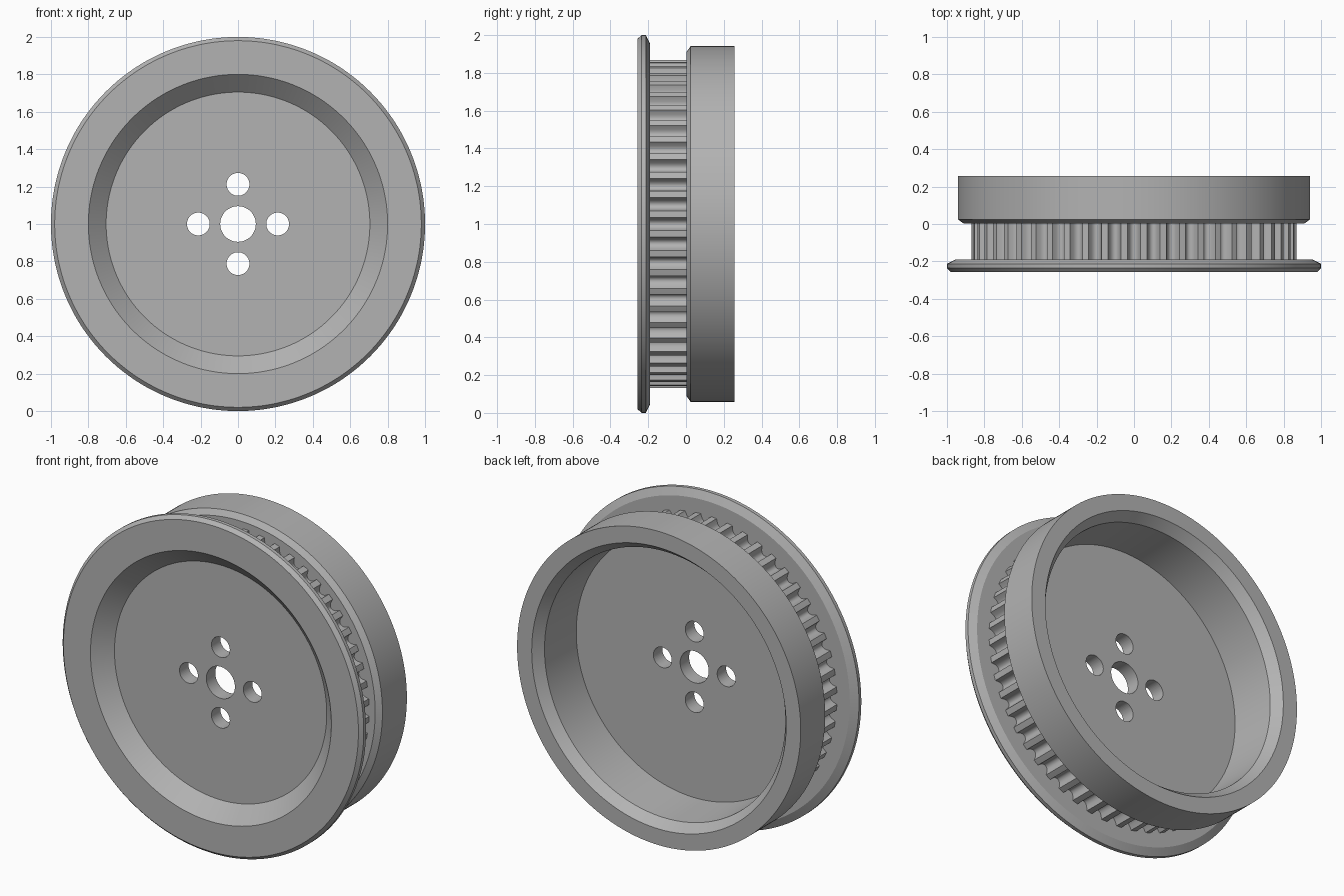
import bpy, bmesh, math

if "Cube" in bpy.data.objects:
    bpy.data.objects.remove(bpy.data.objects["Cube"], do_unlink=True)

TEETH, SUB = 52, 12
STEPS = TEETH * SUB
GROOVE_DEPTH = 0.045

metal = bpy.data.materials.new("satin grey")
metal.use_nodes = True
grey = (0.45, 0.45, 0.45, 1)
metal.diffuse_color = grey
metal.node_tree.nodes["Principled BSDF"].inputs["Base Color"].default_value = grey

# Closed cross-section: (radius, y, toothed)
profile = [
    (0.095, -0.165, 0), (0.705, -0.165, 0), (0.80, -0.257, 0),   # front dish
    (0.98, -0.257, 0), (1.0, -0.235, 0), (1.0, -0.213, 0),       # thin front flange
    (0.955, -0.19, 0),
    (0.87, -0.19, 1), (0.87, 0.002, 1),                          # toothed belt track
    (0.91, 0.002, 0), (0.942, 0.025, 0), (0.942, 0.257, 0),      # wide rear drum
    (0.845, 0.257, 0), (0.80, 0.20, 0),                          # rear lip chamfer
    (0.785, -0.08, 0), (0.095, -0.08, 0),                        # rear recess and web
]


def groove(step):
    """Rounded groove depth at one angular step."""
    u = (step % SUB) / SUB
    u = min(u, 1 - u) / 0.31
    return GROOVE_DEPTH * math.sqrt(max(0, 1 - u * u))


# Wheel body turned around the y axis
bm = bmesh.new()
rings = []
for s in range(STEPS):
    a = math.tau * s / STEPS
    ring = []
    for r, y, toothed in profile:
        r -= groove(s) * toothed
        ring.append(bm.verts.new((r * math.sin(a), y, 1 + r * math.cos(a))))
    rings.append(ring)
n = len(profile)
for s in range(STEPS):
    p, q = rings[s], rings[(s + 1) % STEPS]
    for i in range(n):
        j = (i + 1) % n
        bm.faces.new((p[i], p[j], q[j], q[i]))
bmesh.ops.recalc_face_normals(bm, faces=bm.faces)
mesh = bpy.data.meshes.new("pulley_wheel")
bm.to_mesh(mesh)
bm.free()
mesh.materials.append(metal)
wheel = bpy.data.objects.new("pulley_wheel", mesh)
bpy.context.collection.objects.link(wheel)

# Four bolt holes through the web
cutters = []
for k in range(4):
    a = math.tau * k / 4
    bpy.ops.mesh.primitive_cylinder_add(
        vertices=48, radius=0.061, depth=0.4,
        location=(0.212 * math.cos(a), -0.12, 1 + 0.212 * math.sin(a)),
        rotation=(math.pi / 2, 0, 0))
    cutter = bpy.context.object
    cutter.name = "bolt_hole_cutter"
    cutter.hide_render = True
    cutter.data.materials.append(metal)
    cutters.append(cutter)
    mod = wheel.modifiers.new("bolt_hole", 'BOOLEAN')
    mod.operation = 'DIFFERENCE'
    mod.solver = 'EXACT'
    mod.object = cutter

bpy.ops.object.select_all(action='DESELECT')
wheel.select_set(True)
bpy.context.view_layer.objects.active = wheel
for mod in list(wheel.modifiers):
    bpy.ops.object.modifier_apply(modifier=mod.name)
for cutter in cutters:
    bpy.data.objects.remove(cutter, do_unlink=True)
bpy.ops.object.shade_smooth_by_angle(angle=math.radians(22))
